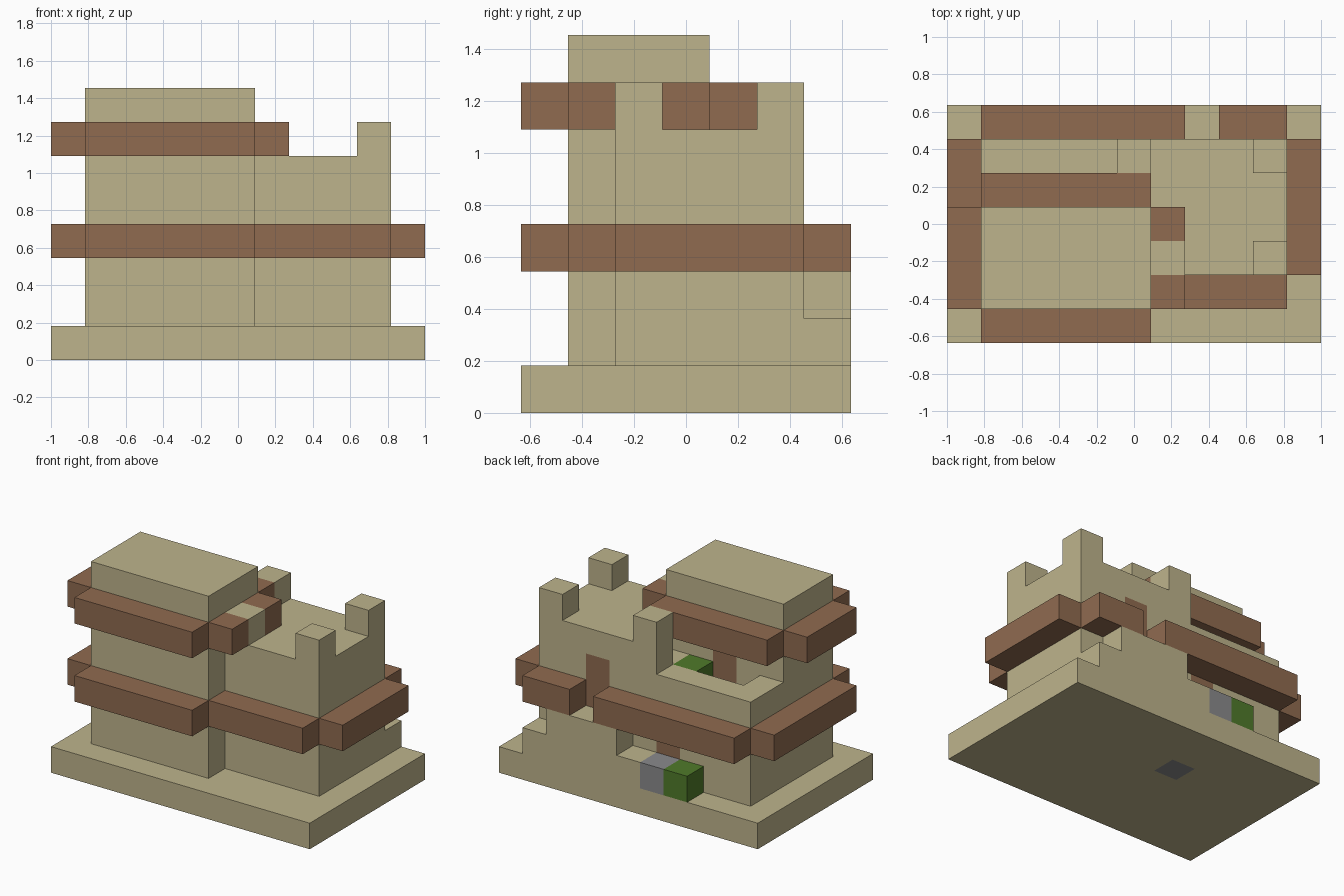
import bpy, bmesh
from mathutils import Vector

if "Cube" in bpy.data.objects:
    bpy.data.objects.remove(bpy.data.objects["Cube"])

U = 2 / 11                          # one building block
ORIGIN = Vector((-1, -3.5 * U, 0))  # corner of the block grid


def material(name, rgb):
    linear = [((c / 255 + 0.055) / 1.055) ** 2.4 for c in rgb] + [1]
    m = bpy.data.materials.new(name)
    m.use_nodes = True
    m.diffuse_color = linear
    m.node_tree.nodes["Principled BSDF"].inputs["Base Color"].default_value = linear
    return m


sand = material("sandstone", (190, 180, 140))
wood = material("brown wood", (144, 107, 80))
stone = material("grey stone", (138, 138, 140))
leaf = material("leaf green", (80, 122, 42))


def block(name, low, high, mat):
    """Box between two grid corners."""
    bm = bmesh.new()
    bmesh.ops.create_cube(bm, size=1)
    low, high = Vector(low), Vector(high)
    for v in bm.verts:
        v.co = ORIGIN + U * ((low + high) / 2 + v.co * (high - low))
    mesh = bpy.data.meshes.new(name)
    bm.to_mesh(mesh)
    bm.free()
    mesh.materials.append(mat)
    obj = bpy.data.objects.new(name, mesh)
    bpy.context.collection.objects.link(obj)
    return obj


def panel(obj, low, high, normal, mat):
    """Cut a rectangle into one side of a box and colour it."""
    low, high, normal = Vector(low), Vector(high), Vector(normal)
    bm = bmesh.new()
    bm.from_mesh(obj.data)
    for axis in range(3):
        if normal[axis]:
            continue
        direction = Vector([float(k == axis) for k in range(3)])
        for corner in (low, high):
            bmesh.ops.bisect_plane(bm, geom=bm.verts[:] + bm.edges[:] + bm.faces[:],
                                   plane_co=ORIGIN + U * corner, plane_no=direction)
    obj.data.materials.append(mat)
    bm.normal_update()
    for f in bm.faces:
        c = (f.calc_center_median() - ORIGIN) / U
        inside = all(normal[k] or low[k] < c[k] < high[k] for k in range(3))
        if inside and f.normal.dot(normal) > 0.9:
            f.material_index = 1
    bm.to_mesh(obj.data)
    bm.free()


BACK, DOWN = (0, 1, 0), (0, 0, -1)

# Main masses, with doors set flush in the walls
base = block("base", (0, 0, 0), (11, 7, 1), sand)
panel(base, (4, 4, 0), (5, 5, 0), DOWN, stone)
tower = block("tower", (1, 1, 1), (6, 4, 8), sand)
panel(tower, (3, 4, 4), (4, 4, 6), BACK, wood)
hall = block("hall", (6, 2, 1), (10, 6, 6), sand)
panel(hall, (7, 6, 3), (8, 6, 5), BACK, wood)
wing = block("rear_wing", (1, 4, 1), (6, 6, 4), sand)
panel(wing, (4, 6, 2), (5, 6, 4), BACK, wood)

# Balcony over the rear wing
block("balcony_rear_parapet", (1, 5, 4), (5, 6, 5), sand)
block("balcony_side_parapet", (1, 4, 4), (2, 5, 5), sand)
block("balcony_inner_step", (5, 4, 4), (6, 5, 5), sand)
block("balcony_pillar", (5, 5, 4), (6, 6, 7), sand)
block("balcony_plant", (4, 4, 4), (5, 5, 5), leaf)

# Battlements on the hall roof
for name, y in (("front", 2), ("rear", 5)):
    block(name + "_battlement", (9, y, 6), (10, y + 1, 7), sand)
block("roof_doorstep", (6, 2, 6), (7, 3, 7), sand)

# Lower wooden belt
block("lower_belt_tower_front", (1, 0, 3), (6, 1, 4), wood)
block("lower_belt_hall_front", (6, 1, 3), (10, 2, 4), wood)
block("lower_belt_right", (0, 1, 3), (1, 6, 4), wood)
block("lower_belt_left", (10, 2, 3), (11, 6, 4), wood)
block("lower_belt_rear_long", (1, 6, 3), (7, 7, 4), wood)
block("lower_belt_rear_short", (8, 6, 3), (10, 7, 4), wood)

# Upper wooden belt around the tower
block("upper_belt_front", (1, 0, 6), (6, 1, 7), wood)
block("upper_belt_right", (0, 1, 6), (1, 4, 7), wood)
block("upper_belt_rear", (1, 4, 6), (6, 5, 7), wood)
for name, y in (("front", 1), ("rear", 3)):
    block("upper_belt_left_" + name, (6, y, 6), (7, y + 1, 7), wood)

# Rear stairs, landing and planter
block("stair_bottom", (9, 6, 1), (10, 7, 2), sand)
block("stair_landing", (6, 6, 1), (9, 7, 3), sand)
block("stair_lower_step", (5, 6, 1), (6, 7, 2), sand)
block("stone_step", (4, 6, 1), (5, 7, 2), stone)
block("rear_bush", (3, 6, 1), (4, 7, 2), leaf)
